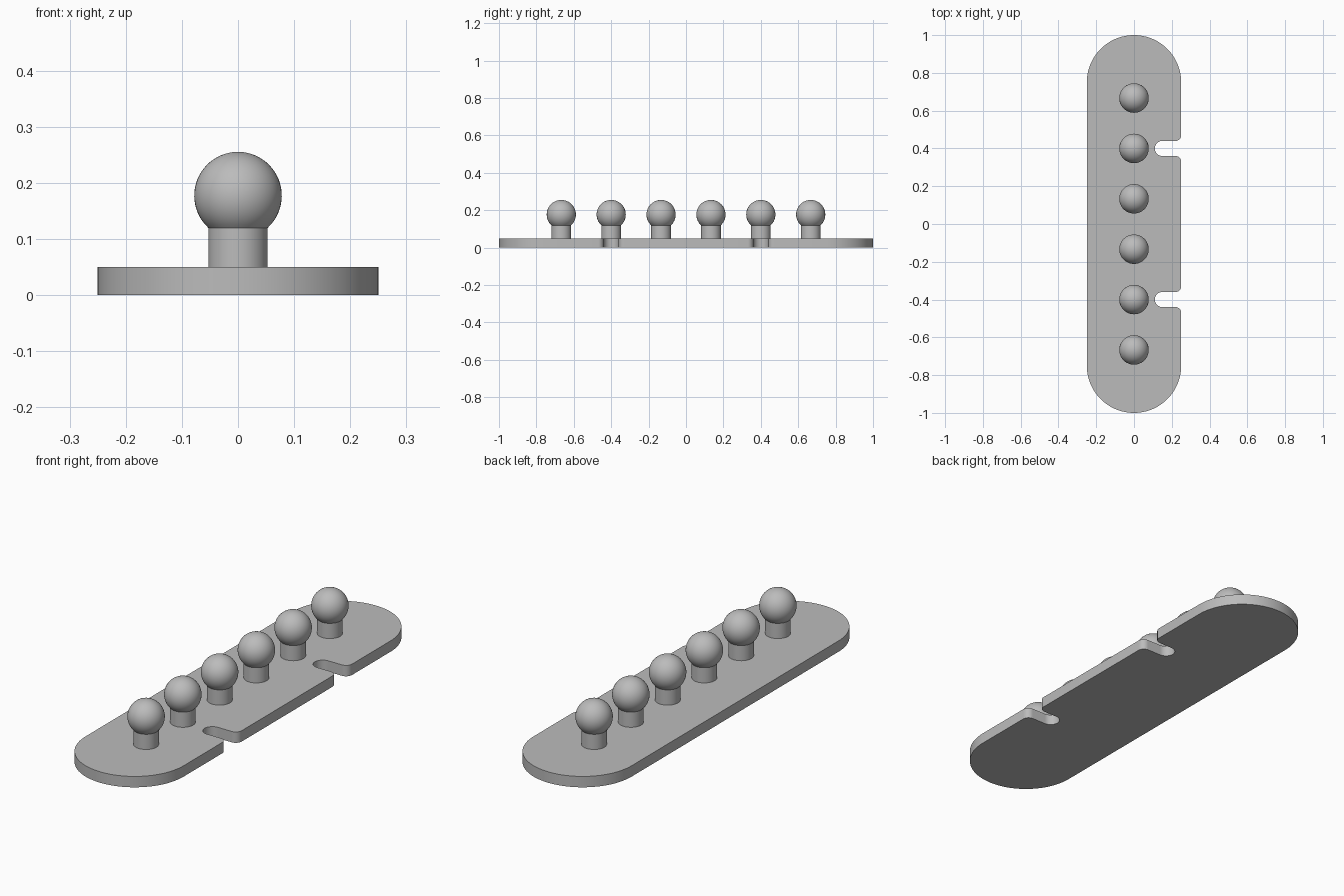
import bpy, bmesh, math
from mathutils import Vector

if "Cube" in bpy.data.objects:
    bpy.data.objects.remove(bpy.data.objects["Cube"])

grey = bpy.data.materials.new("light_grey")
grey.diffuse_color = (0.5, 0.5, 0.5, 1)
grey.use_nodes = True
grey.node_tree.nodes["Principled BSDF"].inputs["Base Color"].default_value = grey.diffuse_color

W, L, T = 0.25, 1.0, 0.05          # plate half width, half length, thickness
SLOT_Y, SLOT_R, SLOT_X, LIP = 0.40, 0.04, 0.11, 0.03
PEG_R, BALL_R, BALL_Z = 0.053, 0.078, 0.177


def arc(cx, cy, r, a0, a1, n):
    """Points along an arc, angles in degrees."""
    return [(cx + r * math.cos(math.radians(a0 + (a1 - a0) * i / n)),
             cy + r * math.sin(math.radians(a0 + (a1 - a0) * i / n)))
            for i in range(n + 1)]


def finish(bm, name, angle):
    bmesh.ops.recalc_face_normals(bm, faces=bm.faces)
    mesh = bpy.data.meshes.new(name)
    bm.to_mesh(mesh)
    bm.free()
    mesh.materials.append(grey)
    obj = bpy.data.objects.new(name, mesh)
    bpy.context.collection.objects.link(obj)
    bpy.ops.object.select_all(action='DESELECT')
    obj.select_set(True)
    bpy.context.view_layer.objects.active = obj
    bpy.ops.object.shade_smooth_by_angle(angle=math.radians(angle))
    return obj


# Base plate outline: rounded ends, two round-bottomed slots on the right edge
def slot(y):
    return (arc(W - LIP, y - SLOT_R - LIP, LIP, 0, 90, 8)
            + arc(SLOT_X + SLOT_R, y, SLOT_R, 270, 90, 16)
            + arc(W - LIP, y + SLOT_R + LIP, LIP, 270, 360, 8))


outline = (slot(-SLOT_Y) + slot(SLOT_Y)
           + arc(0, L - W, W, 0, 180, 48) + arc(0, W - L, W, 180, 360, 48))
bm = bmesh.new()
face = bm.faces.new([bm.verts.new((x, y, 0)) for x, y in outline])
top = bmesh.ops.extrude_face_region(bm, geom=[face])
bmesh.ops.translate(bm, vec=(0, 0, T),
                    verts=[v for v in top["geom"] if isinstance(v, bmesh.types.BMVert)])
bmesh.ops.triangulate(bm, faces=[f for f in bm.faces if len(f.verts) > 4])
finish(bm, "base_plate", 30)

# Ball-headed pegs: one turned profile, repeated along the plate
neck = math.degrees(math.acos(PEG_R / BALL_R))
profile = [(PEG_R, T)] + arc(0, BALL_Z, BALL_R, -neck, 90, 24)
profile[-1] = (0, BALL_Z + BALL_R)
for i in range(6):
    y = (i - 2.5) * 0.2667
    bm = bmesh.new()
    verts = [bm.verts.new((r, y, z)) for r, z in profile]
    edges = [bm.edges.new(pair) for pair in zip(verts, verts[1:])]
    bmesh.ops.spin(bm, geom=verts + edges, cent=(0, y, 0), axis=(0, 0, 1),
                   angle=math.tau, steps=48, use_duplicate=False)
    bmesh.ops.remove_doubles(bm, verts=bm.verts, dist=0.0001)
    finish(bm, f"ball_peg_{i + 1}", 30)
